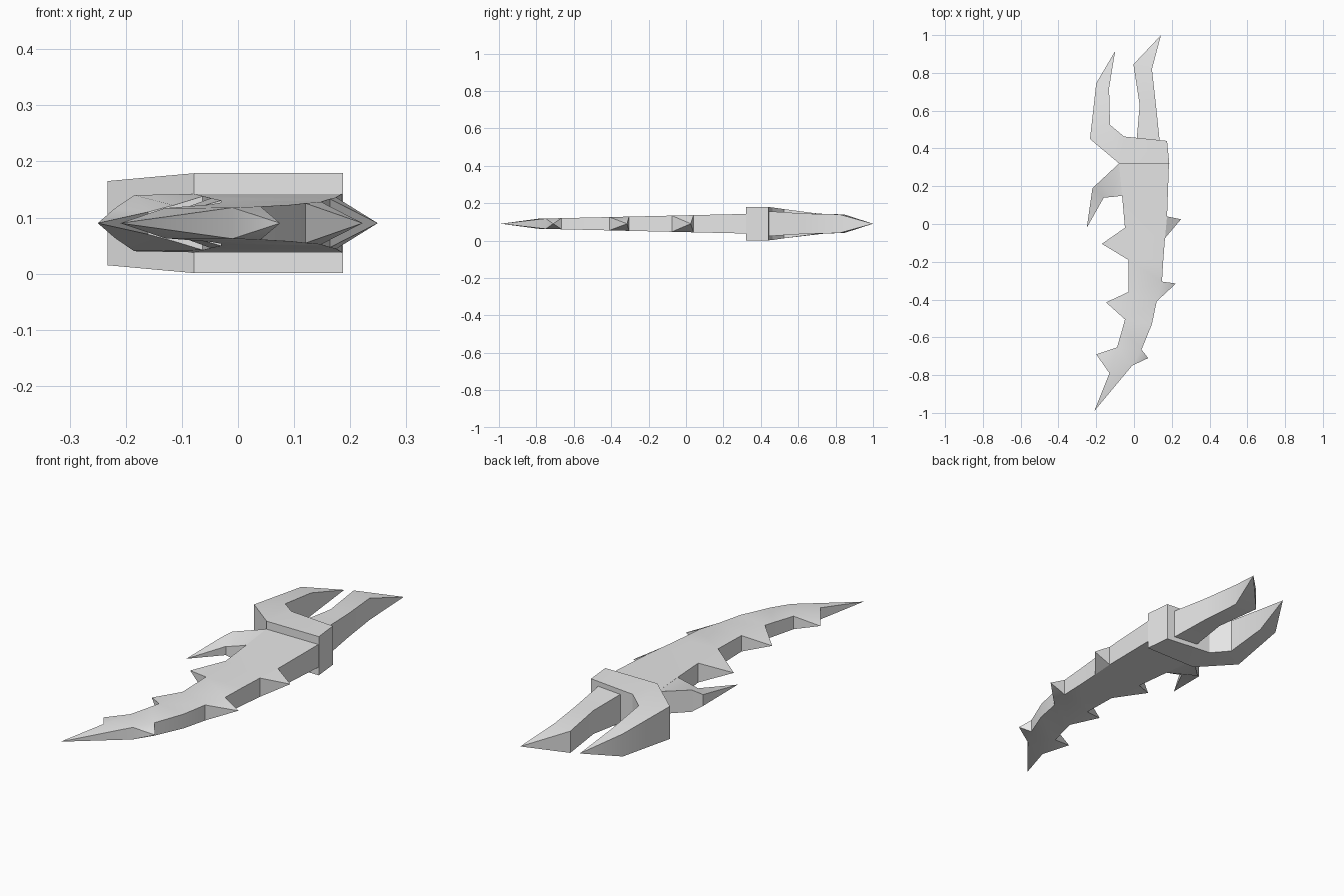
import bpy
import bmesh
import math

cube = bpy.data.objects.get("Cube")
if cube:
    bpy.data.objects.remove(cube)

MID = 0.09  # height of the flat symmetry plane

grey = bpy.data.materials.new("pale_grey")
grey.use_nodes = True
grey.diffuse_color = (0.8, 0.8, 0.8, 1)
grey.node_tree.nodes["Principled BSDF"].inputs["Base Color"].default_value = (0.8, 0.8, 0.8, 1)


def strip(name, stations, tip, spikes=None):
    """Loft a thick band through pairs of edge points (x, y, half thickness),
    closing in a point; spikes maps (segment, side) to a thorn tip."""
    spikes = spikes or {}
    bm = bmesh.new()
    rings = []
    for a, b in stations:
        rings.append([bm.verts.new((x, y, MID + s * h))
                      for (x, y, h), s in ((a, 1), (b, 1), (b, -1), (a, -1))])

    def cone(loop, point):
        apex = bm.verts.new((*point, MID))
        for i, v in enumerate(loop):
            bm.faces.new((v, loop[(i + 1) % 4], apex))

    bm.faces.new(rings[0])
    for seg, (p, q) in enumerate(zip(rings, rings[1:])):
        for i in range(4):
            j = (i + 1) % 4
            quad = (p[i], p[j], q[j], q[i])
            side = {1: "b", 3: "a"}.get(i)
            if (seg, side) in spikes:
                cone(quad, spikes[seg, side])
            else:
                bm.faces.new(quad)
    cone(rings[-1], tip)
    bmesh.ops.recalc_face_normals(bm, faces=bm.faces)

    mesh = bpy.data.meshes.new(name)
    bm.to_mesh(mesh)
    bm.free()
    mesh.materials.append(grey)
    obj = bpy.data.objects.new(name, mesh)
    bpy.context.collection.objects.link(obj)
    bpy.ops.object.select_all(action="DESELECT")
    obj.select_set(True)
    bpy.context.view_layer.objects.active = obj
    bpy.ops.object.shade_smooth_by_angle(angle=math.radians(30))
    return obj


def blade_half(y):
    """The blade thins steadily towards its tip."""
    return 0.045 + 0.023 * y


# Curved blade with thorns on both edges
edges = [((-.08, .32), (.185, .32)), ((-.063, .15), (.175, .04)),
         ((-.048, -.02), (.164, -.075)), ((-.03, -.19), (.155, -.19)),
         ((-.03, -.36), (.148, -.305)), ((-.048, -.505), (.12, -.41)),
         ((-.06, -.55), (.095, -.53)), ((-.09, -.653), (.04, -.665)),
         ((-.13, -.79), (-.01, -.75))]
blade = [[(x, y, blade_half(y)) for x, y in pair] for pair in edges]
thorns = {(1, "b"): (.249, .025), (2, "a"): (-.17, -.105),
          (4, "a"): (-.148, -.415), (4, "b"): (.222, -.315),
          (7, "a"): (-.2, -.69), (7, "b"): (.075, -.71)}
strip("blade", blade, (-.21, -.99), thorns)

# Backward hook beside the guard
strip("blade_hook", [((-.08, .32, .052), (-.063, .15, .048)),
                     ((-.185, .222, .05), (-.115, .143, .032)),
                     ((-.22, .19, .026), (-.16, .14, .02))], (-.25, -.02))

# Guard that bends round into the right prong
strip("guard_and_right_prong", [((.187, .32, .089), (.175, .44, .089)),
                                ((-.078, .32, .089), (-.053, .463, .087)),
                                ((-.233, .45, .075), (-.127, .525, .078)),
                                ((-.2, .745, .052), (-.132, .72, .052))], (-.1, .915))

# Straight left prong rooted in the guard
strip("left_prong", [((.138, .42, .068), (.012, .42, .068)),
                     ((.115, .64, .054), (.03, .63, .054)),
                     ((.095, .82, .05), (-.003, .845, .05))], (.143, 1.0))
